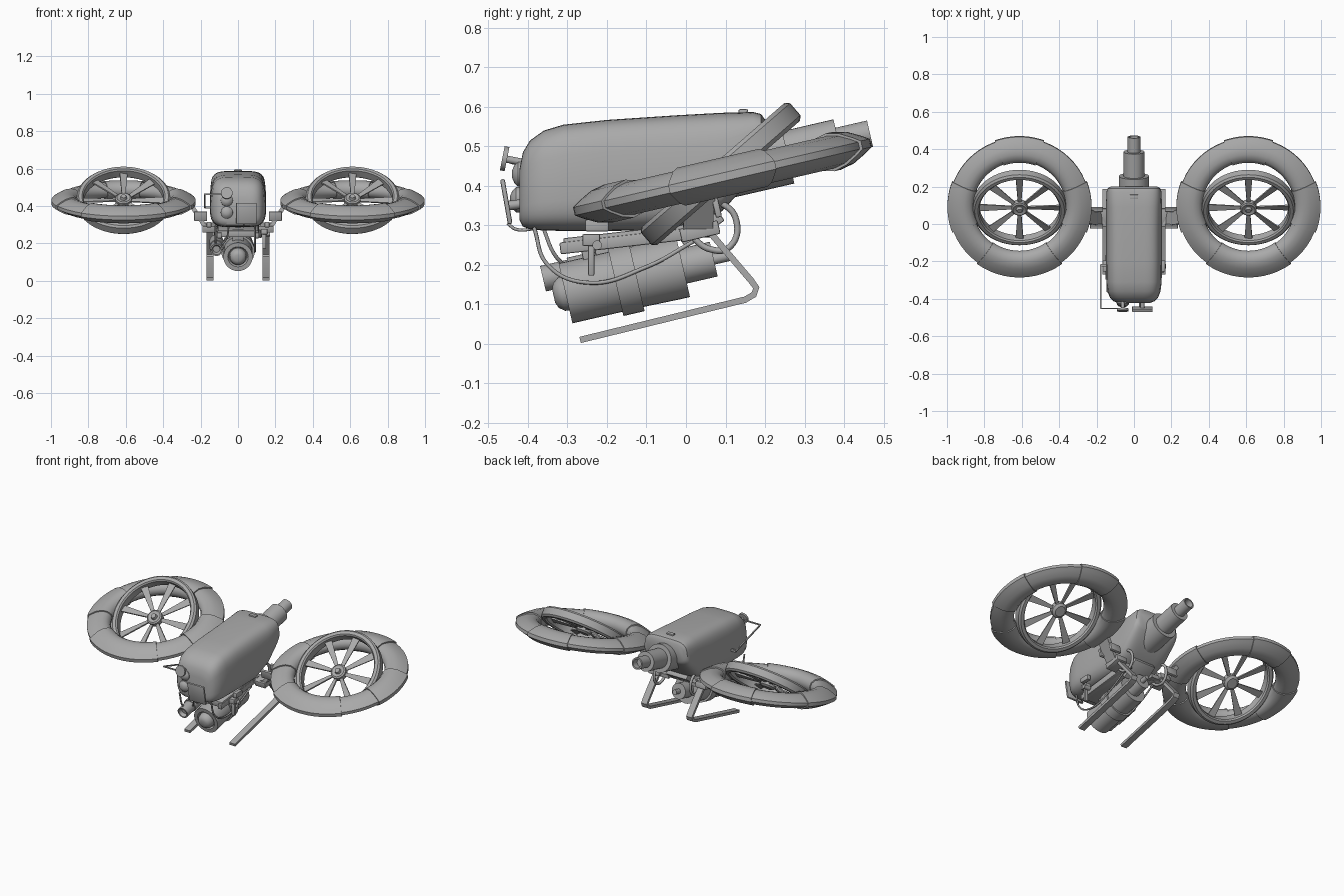
import bpy, bmesh, math
from mathutils import Matrix, Vector

if "Cube" in bpy.data.objects:
    bpy.data.objects.remove(bpy.data.objects["Cube"])

grey = bpy.data.materials.new("plain grey")
grey.use_nodes = True
grey.diffuse_color = (0.4, 0.4, 0.4, 1)
grey.node_tree.nodes["Principled BSDF"].inputs["Base Color"].default_value = grey.diffuse_color
TILT = math.radians(13)
SIDES = (("left", 1), ("right", -1))


def finish(name, bm, angle=35):
    bmesh.ops.recalc_face_normals(bm, faces=bm.faces)
    mesh = bpy.data.meshes.new(name)
    bm.to_mesh(mesh)
    bm.free()
    mesh.materials.append(grey)
    ob = bpy.data.objects.new(name, mesh)
    bpy.context.collection.objects.link(ob)
    bpy.ops.object.select_all(action='DESELECT')
    ob.select_set(True)
    bpy.context.view_layer.objects.active = ob
    bpy.ops.object.shade_smooth_by_angle(angle=math.radians(angle))
    return ob


def loft(name, rings, closed=False, angle=35):
    bm = bmesh.new()
    vs = [[bm.verts.new(p) for p in ring] for ring in rings]
    n = len(vs[0])
    for a, b in zip(vs, vs[1:] + vs[:1] if closed else vs[1:]):
        for i in range(n):
            bm.faces.new((a[i], a[(i + 1) % n], b[(i + 1) % n], b[i]))
    if not closed:
        bm.faces.new(vs[0])
        bm.faces.new(vs[-1])
    return finish(name, bm, angle)


def box(name, pos, size, tilt=0.0, bevel=0.004):
    bm = bmesh.new()
    m = Matrix.Translation(pos) @ Matrix.Rotation(tilt, 4, 'X') @ Matrix.Diagonal((*size, 1))
    bmesh.ops.create_cube(bm, size=1, matrix=m)
    bmesh.ops.bevel(bm, geom=bm.edges[:], offset=bevel, segments=2, affect='EDGES', profile=0.5)
    return finish(name, bm)


def turned(name, start, axis, profile, m=Matrix(), n=32):
    """Solid of revolution; profile holds (distance along axis, radius)."""
    q = Vector(axis).to_track_quat('Z', 'Y').to_matrix().to_4x4()
    m = m @ Matrix.Translation(start) @ q
    return loft(name, [[m @ Vector((r * math.cos(2 * math.pi * i / n), r * math.sin(2 * math.pi * i / n), d))
                        for i in range(n)] for d, r in profile])


def tube(name, pts, r):
    cu = bpy.data.curves.new(name, 'CURVE')
    cu.dimensions = '3D'
    cu.bevel_depth, cu.bevel_resolution, cu.use_fill_caps = r, 2, True
    sp = cu.splines.new('BEZIER')
    sp.bezier_points.add(len(pts) - 1)
    for bp, p in zip(sp.bezier_points, pts):
        bp.co = p
        bp.handle_left_type = bp.handle_right_type = 'AUTO'
    cu.materials.append(grey)
    ob = bpy.data.objects.new(name, cu)
    bpy.context.collection.objects.link(ob)


def strap(name, path, across, width, thick):
    """Rectangular bar along a path; across is its width direction."""
    path, across = [Vector(p) for p in path], Vector(across)
    rings = []
    for i, p in enumerate(path):
        d = (path[min(i + 1, len(path) - 1)] - path[max(i - 1, 0)]).normalized()
        nrm = d.cross(across).normalized()
        rings.append([p + across * a * width / 2 + nrm * b * thick / 2
                      for a, b in ((1, 1), (-1, 1), (-1, -1), (1, -1))])
    loft(name, rings, angle=30)


def revolve(name, m, section, mid=0.0, half=math.pi, n=64):
    full = half >= math.pi
    rings = []
    for i in range(n if full else n + 1):
        a = mid - half + 2 * half * i / n
        rings.append([m @ Vector((r * math.cos(a), r * math.sin(a), z)) for r, z in section])
    loft(name, rings, full)


# Body shell: rounded sections (y, half width, bottom, top)
sections = [(-.422, .085, .315, .44), (-.413, .11, .297, .485), (-.395, .128, .29, .515),
            (-.36, .142, .287, .54), (-.31, .148, .286, .555), (-.2, .15, .286, .567),
            (-.02, .15, .288, .579), (.09, .15, .335, .585), (.17, .147, .42, .587),
            (.19, .142, .445, .582), (.2, .125, .46, .568)]
rings = []
for y, w, lo, hi in sections:
    ring = []
    for i in range(48):
        a = 2 * math.pi * i / 48
        c, s = math.cos(a), math.sin(a)
        u = math.copysign(abs(c) ** .42, c)
        v = math.copysign(abs(s) ** .42, s)
        ring.append((u * w * (1 - .08 * v * v - .04 * v), y, (lo + hi) / 2 + v * (hi - lo) / 2))
    rings.append(ring)
loft("body_shell", rings, angle=40)
box("top_latch", (0, .145, .587), (.045, .025, .014))

# Tail pipe in three steps
axis = (0, math.cos(TILT), math.sin(TILT))
turned("tail_pipe", (0, .04, .434), axis,
       [(0, .08), (.222, .08), (.222, .056), (.355, .056), (.355, .034), (.437, .034),
        (.437, .026), (.40, .024)])

# Chassis under the body
box("chassis_plate", (0, -.15, .268), (.22, .32, .035), TILT * .5)
box("chassis_rear_plate", (0, .04, .29), (.14, .12, .03), math.radians(35))
for name, s in SIDES:
    box(name + "_chassis_rail", (.1 * s, -.14, .262), (.025, .36, .03), TILT * .5)
    box(name + "_side_clip", (.155 * s, -.225, .30), (.025, .06, .03))
for y in (-.25, -.07):
    box("barrel_hanger", (0, y, .235 + .2 * (y + .25)), (.06, .03, .08), TILT)

# Main barrel with band, lens and rear cap
turned("main_barrel", (0, -.305, .128), axis,
       [(.012, .048), (0, .055), (0, .078), (.13, .078), (.13, .089), (.185, .089), (.185, .078),
        (.28, .08), (.305, .08), (.305, .045), (.385, .045), (.385, .014), (.425, .014)])
turned("front_lens", (0, -.335, .121), axis, [(0, .018), (.006, .032), (.02, .043), (.05, .046)])
turned("side_barrel", (-.115, -.362, .165), axis,
       [(.02, .018), (0, .026), (0, .033), (.07, .033), (.07, .038), (.2, .038), (.2, .025), (.24, .02)])
box("side_barrel_bracket", (-.1, -.2, .235), (.03, .06, .08), TILT)

# Hanging clamp on the left
box("clamp_head", (.14, -.24, .263), (.035, .045, .03))
box("clamp_leg", (.14, -.24, .215), (.02, .016, .085))
turned("clamp_knob", (.13, -.225, .25), (1, 0, 0), [(0, .012), (.04, .012)], n=16)

# Sensors on the nose
turned("upper_sensor", (-.06, -.39, .43), (0, -1, 0), [(0, .034), (.035, .032), (.045, .022), (.05, .01)])
turned("lower_sensor", (-.06, -.39, .365), (0, -1, 0), [(0, .034), (.04, .032), (.05, .022), (.055, .01)])
turned("dish", (-.06, -.465, .47), (0, 1, -.2), [(0, .031), (.012, .031), (.012, .009), (.06, .009)])
box("nose_screen", (.045, -.455, .36), (.11, .012, .115), math.radians(10))
tube("screen_stem", [(.045, -.45, .35), (.045, -.41, .355)], .012)
tube("screen_wire", [(.03, -.452, .305), (.03, -.43, .29), (.03, -.38, .292)], .004)
strap("aerial_front", [(-.06, -.452, .462), (-.18, -.452, .462)], (0, 1, 0), .007, .007)
strap("aerial_side", [(-.178, -.452, .462), (-.178, -.22, .392)], (1, 0, 0), .007, .007)
strap("aerial_mount", [(-.18, -.22, .392), (-.13, -.22, .392)], (0, 1, 0), .012, .012)

# Cables
for x in (-.12, .09):
    tube("long_cable", [(x, -.385, .295), (x, -.35, .2), (x, -.25, .155), (x, -.1, .195), (x, .02, .26)], .005)
tube("short_cable", [(-.05, -.36, .29), (-.06, -.335, .23), (-.09, -.3, .19)], .005)
for name, s in SIDES:
    tube(name + "_rear_cable", [(.12 * s, .07, .37), (.12 * s, .125, .32), (.12 * s, .11, .245),
                                (.12 * s, .06, .24), (.12 * s, .01, .275)], .008)

# Sections of the rotor ring (radius, height), its covers and the duct
ring_section = [(.247, 0), (.252, .02), (.27, .036), (.298, .042), (.33, .035),
                (.36, .02), (.378, .009), (.378, -.009), (.36, -.02), (.33, -.035),
                (.298, -.042), (.27, -.036), (.252, -.02)]
cover_section = [(.302 + (r - .302) * 1.1, z * 1.17) for r, z in ring_section]
duct_section = [(.215, .022), (.222, .03), (.24, .03), (.25, .02), (.25, -.02), (.24, -.03),
                (.222, -.03), (.215, -.022)]

for name, s in SIDES:
    # Outer ring with raised covers
    centre = Matrix.Translation((.612 * s, .092, .422))
    m = centre @ Matrix.Rotation(TILT, 4, 'X')
    revolve(name + "_rotor_ring", m, ring_section)
    for mid, half in ((0, 21), (90, 20), (180, 21), (270, 36)):
        revolve(name + "_ring_cover", m, cover_section, math.radians(mid), math.radians(half), 12)

    # Tilted duct, hub and blades
    d = centre @ Matrix.Translation((0, -.004, .008)) @ Matrix.Rotation(math.radians(41), 4, 'X')
    revolve(name + "_duct", d, duct_section)
    turned(name + "_hub", (0, 0, -.025), (0, 0, 1),
           [(0, .03), (.01, .044), (.04, .044), (.045, .036), (.04, .028), (.04, .018), (.055, .014)], d, 24)
    for k in range(8):
        b = d @ Matrix.Rotation(k * math.pi / 4, 4, 'Z')
        pitch = Matrix.Rotation(math.radians(12), 3, 'X')
        loft(name + "_blade", [[b @ (pitch @ Vector((0, y * w, z)) + Vector((r, 0, 0)))
                                for y, z in ((1, .004), (-1, .004), (-1, -.004), (1, -.004))]
                               for r, w in ((.035, .009), (.22, .021))])

    # Arm joining the ring to the chassis
    strap(name + "_arm", [(.07 * s, .03, .28), (.15 * s, .03, .282), (.18 * s, .03, .295),
                          (.225 * s, .035, .365), (.25 * s, .04, .405)], (0, 1, 0), .075, .022)
    box(name + "_arm_joint", (.155 * s, .035, .285), (.07, .1, .035), TILT)
    for y in (-.012, .078):
        box(name + "_arm_lug", (.2 * s, y, .345), (.07, .016, .05), TILT)

    # Landing skid
    strap(name + "_skid", [(.15 * s, y, z) for y, z in
                           ((-.268, .01), (.15, .112), (.172, .125), (.178, .142), (.165, .16), (.06, .283))],
          (1, 0, 0), .038, .016)
